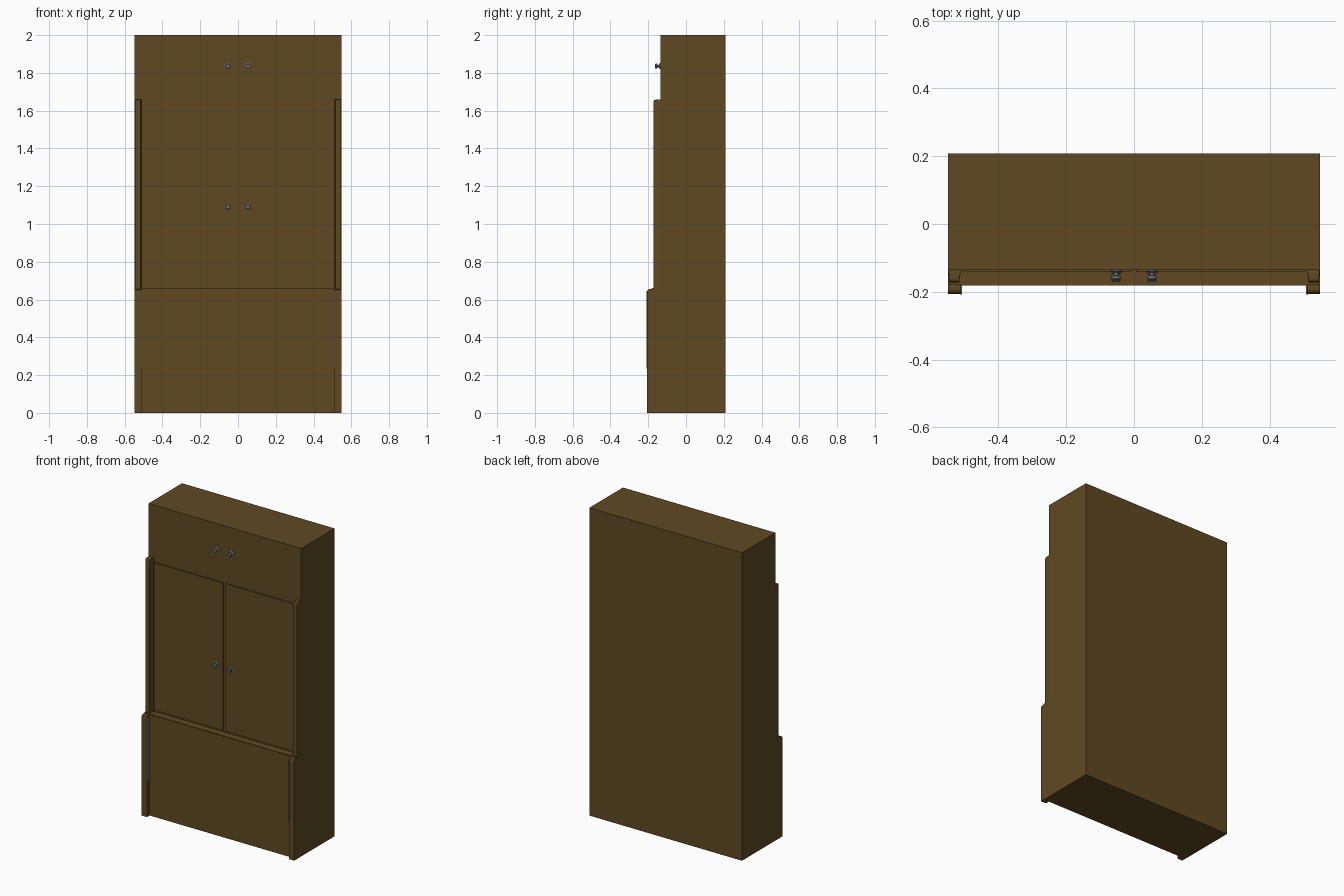
import bpy, bmesh, math
from mathutils import Matrix

if "Cube" in bpy.data.objects:
    bpy.data.objects.remove(bpy.data.objects["Cube"])


def material(name, rgb):
    m = bpy.data.materials.new(name)
    m.diffuse_color = (*rgb, 1)
    m.use_nodes = True
    m.node_tree.nodes["Principled BSDF"].inputs["Base Color"].default_value = m.diffuse_color
    return m


WOOD = material("brown wood", (0.115, 0.066, 0.016))
METAL = material("grey metal", (0.17, 0.17, 0.18))


def finish(name, bm, mat):
    bmesh.ops.recalc_face_normals(bm, faces=bm.faces)
    me = bpy.data.meshes.new(name)
    bm.to_mesh(me)
    bm.free()
    me.materials.append(mat)
    ob = bpy.data.objects.new(name, me)
    bpy.context.collection.objects.link(ob)
    return ob


def box(name, x, y, z, mat=WOOD):
    bm = bmesh.new()
    bmesh.ops.create_cube(bm, size=1)
    for v in bm.verts:
        v.co = [a[0] if c < 0 else a[1] for a, c in zip((x, y, z), v.co)]
    return finish(name, bm, mat)


def prism_x(name, profile, x0, x1):
    """Extrude a (y, z) side profile along x."""
    bm = bmesh.new()
    f = bm.faces.new([bm.verts.new((x0, y, z)) for y, z in profile])
    r = bmesh.ops.extrude_face_region(bm, geom=[f])
    for g in r["geom"]:
        if isinstance(g, bmesh.types.BMVert):
            g.co.x = x1
    return finish(name, bm, WOOD)


def knob(name, x, y, z):
    """Lathe a flange, stem and head, pointing to the front."""
    profile = [(0, 0), (.016, 0), (.016, .004), (.007, .008), (.007, .015),
               (.013, .018), (.014, .025), (.010, .030), (0, .030)]
    bm = bmesh.new()
    vs = [bm.verts.new((r, 0, h)) for r, h in profile]
    es = [bm.edges.new(p) for p in zip(vs, vs[1:])]
    bmesh.ops.spin(bm, geom=vs + es, cent=(0, 0, 0), axis=(0, 0, 1),
                   angle=math.tau, steps=16)
    bmesh.ops.remove_doubles(bm, verts=bm.verts, dist=1e-5)
    bm.transform(Matrix.Translation((x, y, z)) @ Matrix.Rotation(math.pi / 2, 4, 'X'))
    ob = finish(name, bm, METAL)
    bpy.context.view_layer.objects.active = ob
    ob.select_set(True)
    bpy.ops.object.shade_smooth_by_angle(angle=math.radians(40))
    ob.select_set(False)


# Stepped cabinet body: deep base, shallower top
prism_x("cabinet_body", [(.208, 0), (-.179, 0), (-.179, .66), (-.135, .66),
                         (-.135, 2), (.208, 2)], -.548, .548)
# Drawer front above the plinth
box("lower_drawer_front", (-.508, .508), (-.182, -.175), (.23, .658))

for s, side in ((-1, "left"), (1, "right")):
    # Lower pillar with eased top edge
    prism_x(side + "_lower_pillar", [(-.17, 0), (-.206, 0), (-.206, .643), (-.202, .651),
                                     (-.194, .655), (-.17, .655)], s * .51, s * .548)
    # Upper pillar, slightly narrowed towards its front
    ob = prism_x(side + "_upper_pillar", [(-.13, .655), (-.172, .655), (-.172, 1.648),
                                          (-.168, 1.656), (-.160, 1.658), (-.13, 1.658)],
                 s * .51, s * .548)
    for v in ob.data.vertices:
        if v.co.y < -.15:
            v.co.x += s * .005 if abs(v.co.x) < .53 else -s * .003
    # Door leaf, separated by a narrow gap in the middle
    xs = sorted((s * .008, s * .504))
    box(side + "_door", xs, (-.142, -.13), (.672, 1.63))
    # Metal strip on the pillar's inner edge
    xs = sorted((s * .507, s * .513))
    box(side + "_metal_strip", xs, (-.208, -.18), (.235, .645), METAL)
    knob(side + "_door_knob", s * .053, -.141, 1.09)
    knob(side + "_top_knob", s * .053, -.135, 1.836)
